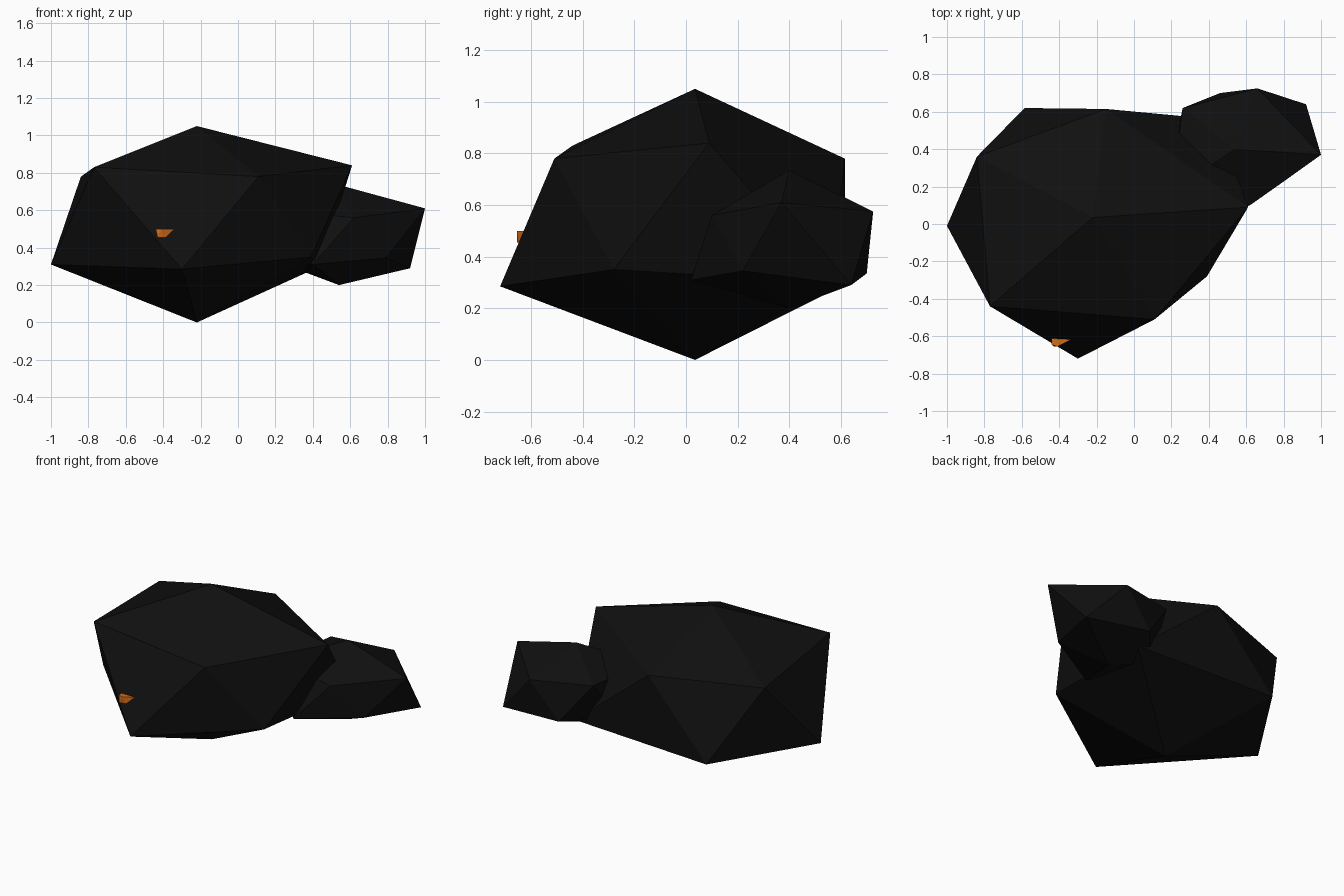
import bpy
import bmesh

if "Cube" in bpy.data.objects:
    bpy.data.objects.remove(bpy.data.objects["Cube"])


def material(name, rgb):
    mat = bpy.data.materials.new(name)
    mat.diffuse_color = (*rgb, 1)
    mat.use_nodes = True
    mat.node_tree.nodes["Principled BSDF"].inputs["Base Color"].default_value = mat.diffuse_color
    return mat


coal = material("coal black", (0.005, 0.005, 0.005))
orange = material("ember orange", (0.62, 0.15, 0.01))


def finish(name, bm, mat):
    bmesh.ops.recalc_face_normals(bm, faces=bm.faces[:])
    mesh = bpy.data.meshes.new(name)
    bm.to_mesh(mesh)
    bm.free()
    mesh.materials.append(mat)
    obj = bpy.data.objects.new(name, mesh)
    bpy.context.collection.objects.link(obj)
    return obj


def rock(name, bottom, lower, upper, top):
    """Irregular twenty-sided stone: two poles and two staggered rings of five."""
    bm = bmesh.new()
    b, t = bm.verts.new(bottom), bm.verts.new(top)
    lo = [bm.verts.new(p) for p in lower]
    up = [bm.verts.new(p) for p in upper]
    for i in range(5):
        j = (i + 1) % 5
        bm.faces.new((t, up[i], up[j]))
        bm.faces.new((up[i], lo[i], up[j]))
        bm.faces.new((lo[i], lo[j], up[j]))
        bm.faces.new((b, lo[j], lo[i]))
    return finish(name, bm, coal)


# Large stone
rock("large_stone", (-0.22, 0.035, 0),
     [(0.44, 0.56, 0.30), (-0.585, 0.62, 0.295), (-1.0, -0.01, 0.31),
      (-0.30, -0.72, 0.285), (0.39, -0.28, 0.35)],
     [(0.61, 0.09, 0.84), (-0.15, 0.615, 0.78), (-0.84, 0.36, 0.78),
      (-0.77, -0.44, 0.83), (0.11, -0.51, 0.78)],
     (-0.22, 0.035, 1.05))

# Small stone leaning into its side
rock("small_stone", (0.54, 0.40, 0.20),
     [(0.92, 0.64, 0.29), (0.46, 0.70, 0.335), (0.22, 0.42, 0.32),
      (0.40, 0.02, 0.31), (0.79, 0.22, 0.345)],
     [(1.0, 0.37, 0.61), (0.66, 0.725, 0.575), (0.26, 0.62, 0.60),
      (0.20, 0.17, 0.60), (0.62, 0.10, 0.56)],
     (0.54, 0.40, 0.735))

# Orange chip set into the front of the large stone
bm = bmesh.new()
for p in [(-0.44, -0.645, 0.50), (-0.41, -0.655, 0.50), (-0.34, -0.62, 0.50),
          (-0.43, -0.655, 0.455), (-0.385, -0.645, 0.455),
          (-0.44, -0.59, 0.50), (-0.34, -0.59, 0.50),
          (-0.43, -0.59, 0.455), (-0.385, -0.59, 0.455)]:
    bm.verts.new(p)
bmesh.ops.convex_hull(bm, input=bm.verts[:])
finish("orange_chip", bm, orange)
